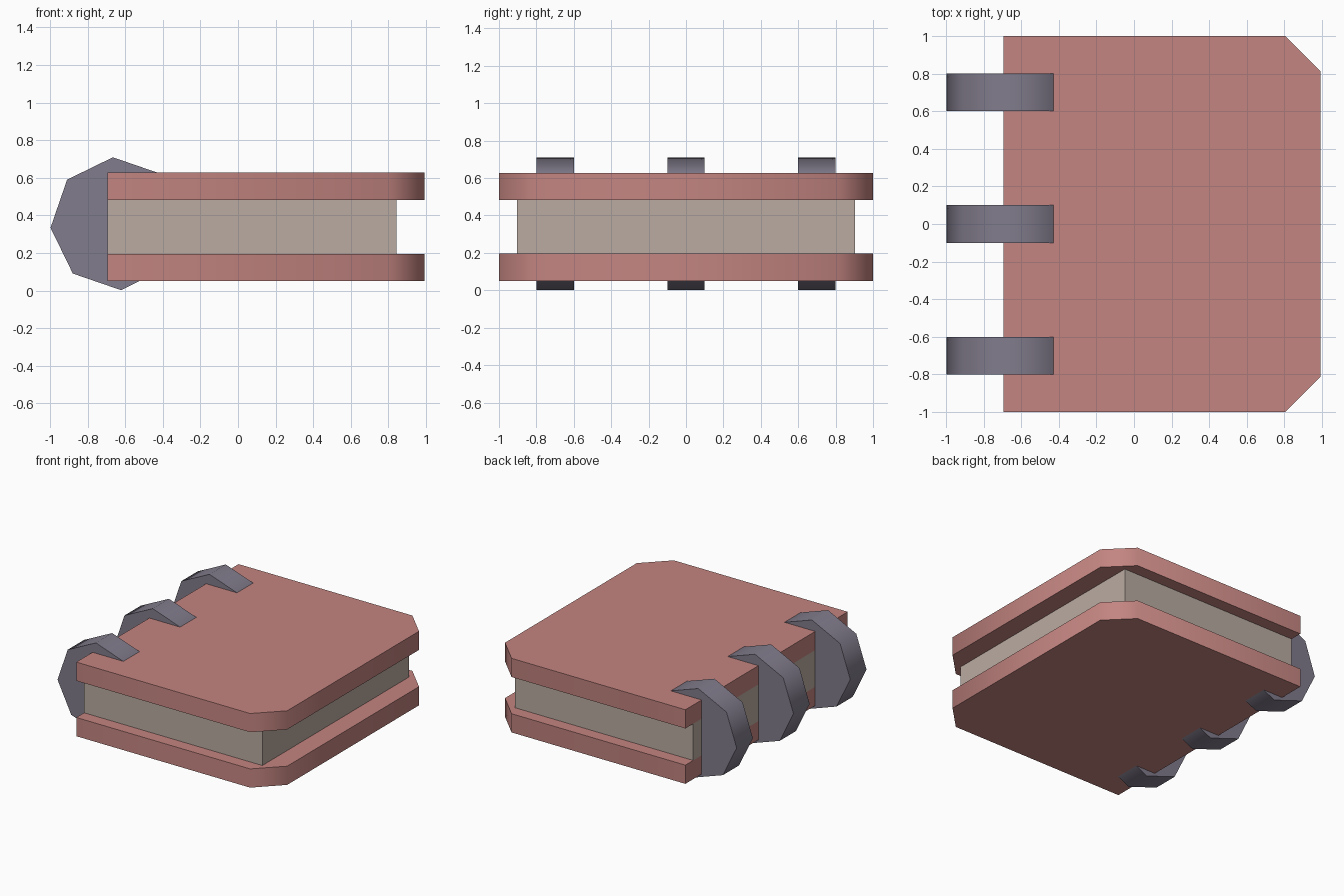
import bpy
import bmesh
import math
from mathutils import Matrix

cube = bpy.data.objects.get("Cube")
if cube:
    bpy.data.objects.remove(cube, do_unlink=True)


def material(name, color):
    mat = bpy.data.materials.new(name)
    mat.use_nodes = True
    mat.diffuse_color = (*color, 1)
    mat.node_tree.nodes["Principled BSDF"].inputs["Base Color"].default_value = (*color, 1)
    return mat


RED = material("dusty red", (0.55, 0.235, 0.22))
PAPER = material("old paper", (0.49, 0.41, 0.36))
METAL = material("grey violet metal", (0.223, 0.202, 0.262))


def prism(name, outline, vector, mat, smooth=True):
    """Extrude a closed outline of 3D points along a vector."""
    bm = bmesh.new()
    face = bm.faces.new([bm.verts.new(p) for p in outline])
    top = bmesh.ops.extrude_face_region(bm, geom=[face])["geom"]
    bmesh.ops.translate(bm, vec=vector, verts=[v for v in top if isinstance(v, bmesh.types.BMVert)])
    bmesh.ops.recalc_face_normals(bm, faces=bm.faces)
    mesh = bpy.data.meshes.new(name)
    bm.to_mesh(mesh)
    bm.free()
    mesh.materials.append(mat)
    obj = bpy.data.objects.new(name, mesh)
    bpy.context.collection.objects.link(obj)
    if smooth:
        bpy.ops.object.select_all(action="DESELECT")
        obj.select_set(True)
        bpy.context.view_layer.objects.active = obj
        bpy.ops.object.shade_smooth_by_angle(angle=math.radians(60))
    return obj


SPINE, FORE, CUT = -0.695, 0.993, 0.188

# Covers with clipped corners on the opening side
for name, z in (("bottom_cover", 0.05), ("top_cover", 0.482)):
    outline = [(SPINE, -1, z), (FORE - CUT, -1, z), (FORE, CUT - 1, z),
               (FORE, 1 - CUT, z), (FORE - CUT, 1, z), (SPINE, 1, z)]
    prism(name, outline, (0, 0, 0.146), RED)

# Page block
prism("pages", [(SPINE, -0.904, 0.196), (0.843, -0.904, 0.196),
                (0.843, 0.904, 0.196), (SPINE, 0.904, 0.196)],
      (0, 0, 0.286), PAPER, smooth=False)

# Eight-sided binding rings along the spine
for name, y in (("front_ring", -0.7), ("middle_ring", 0), ("back_ring", 0.7)):
    outline = []
    for i in range(8):
        a = math.radians(93.5 + 45 * i)
        outline.append((-0.644 + 0.354 * math.cos(a), y - 0.1, 0.356 + 0.354 * math.sin(a)))
    prism(name, outline, (0, 0.2, 0), METAL)
